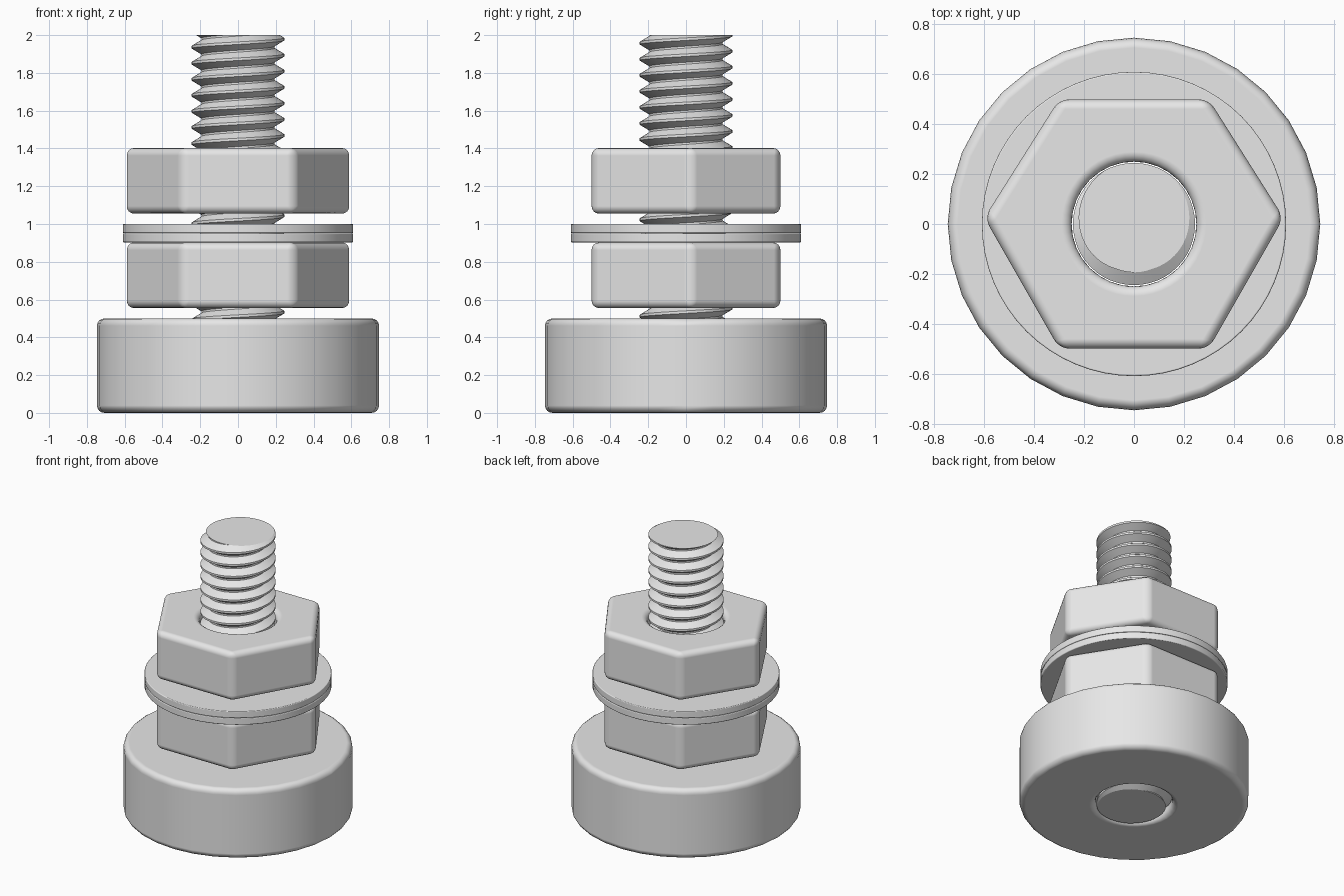
import bpy, bmesh
from math import sin, cos, tau, radians
from mathutils import Vector

cube = bpy.data.objects.get("Cube")
if cube:
    bpy.data.objects.remove(cube, do_unlink=True)

steel = bpy.data.materials.new("light_grey_steel")
steel.use_nodes = True
GREY = (0.8, 0.8, 0.8, 1)
steel.diffuse_color = GREY
steel.node_tree.nodes["Principled BSDF"].inputs["Base Color"].default_value = GREY


def finish(name, bm, bevel=0):
    """Turn a bmesh into a smooth-by-angle object with optional rounded edges."""
    bmesh.ops.recalc_face_normals(bm, faces=bm.faces)
    mesh = bpy.data.meshes.new(name)
    bm.to_mesh(mesh)
    bm.free()
    mesh.materials.append(steel)
    obj = bpy.data.objects.new(name, mesh)
    bpy.context.collection.objects.link(obj)
    bpy.ops.object.select_all(action='DESELECT')
    obj.select_set(True)
    bpy.context.view_layer.objects.active = obj
    bpy.ops.object.shade_smooth_by_angle(angle=radians(30))
    if bevel:
        for p in mesh.polygons:
            p.use_smooth = True
        mod = obj.modifiers.new("rounded_edges", 'BEVEL')
        mod.width = bevel
        mod.segments = 4
        mod.limit_method = 'ANGLE'
        mod.angle_limit = radians(30)
        mod.harden_normals = True
    return obj


def circle(radius, n):
    return [Vector((radius * cos(tau * i / n), radius * sin(tau * i / n), 0)) for i in range(n)]


def hexagon(per_side):
    corners = [Vector(c) for c in ((.6, .025, 0), (.3, .5, 0), (-.3, .5, 0),
                                   (-.6, .025, 0), (-.3, -.5, 0), (.3, -.5, 0))]
    return [corners[i].lerp(corners[(i + 1) % 6], k / per_side)
            for i in range(6) for k in range(per_side)]


def holed_plate(name, outline, z0, z1, bevel, hole=0.25):
    """Extruded outline with a round hole through the middle."""
    bm = bmesh.new()
    n = len(outline)
    inner = circle(hole, n)
    loops = [[bm.verts.new((p.x, p.y, z)) for p in ring]
             for ring, z in ((outline, z0), (outline, z1), (inner, z1), (inner, z0))]
    for a in range(4):
        lo, hi = loops[a], loops[(a + 1) % 4]
        for i in range(n):
            j = (i + 1) % n
            bm.faces.new((lo[i], lo[j], hi[j], hi[i]))
    return finish(name, bm, bevel)


def threaded_rod(name, pitch, crest, root, top):
    """Right-hand helical surface, trimmed flat at both ends."""
    steps, turns = 48, 28
    profile = ((crest, -.08), (crest, .08), (root, .44), (root, .56))
    start = top + pitch * (0.25 - turns + 2)
    bm = bmesh.new()
    rows = []
    for i in range(steps * turns + 1):
        a = tau * (i / steps + 0.5)
        z = start + pitch * i / steps
        rows.append([bm.verts.new((r * cos(a), r * sin(a), z + pitch * f)) for r, f in profile])
    for i in range(steps * turns):
        for j in range(4):
            if j < 3:
                c, d = rows[i + 1][j + 1], rows[i][j + 1]
            elif i + steps < steps * turns:
                c, d = rows[i + 1 + steps][0], rows[i + steps][0]
            else:
                continue
            bm.faces.new((rows[i][j], rows[i + 1][j], c, d))
    # Trim and cap the ends
    for z, direction in ((0.002, -1), (top, 1)):
        cut = bmesh.ops.bisect_plane(bm, geom=bm.verts[:] + bm.edges[:] + bm.faces[:],
                                     plane_co=(0, 0, z), plane_no=(0, 0, direction),
                                     clear_outer=True)["geom_cut"]
        edges = [e for e in cut if isinstance(e, bmesh.types.BMEdge) and e.is_boundary]
        bmesh.ops.edgeloop_fill(bm, edges=edges)
    return finish(name, bm)


# Foot, two hex nuts, two washers and the rod through them all
holed_plate("base_foot", circle(0.747, 32), 0, 0.5, 0.04)
holed_plate("lower_nut", hexagon(8), 0.555, 0.902, 0.04)
holed_plate("lower_washer", circle(0.61, 64), 0.903, 0.951, 0.006)
holed_plate("upper_washer", circle(0.61, 64), 0.952, 1.0, 0.006)
holed_plate("upper_nut", hexagon(8), 1.055, 1.402, 0.04)
threaded_rod("threaded_rod", 0.085, 0.245, 0.194, 2.0)
